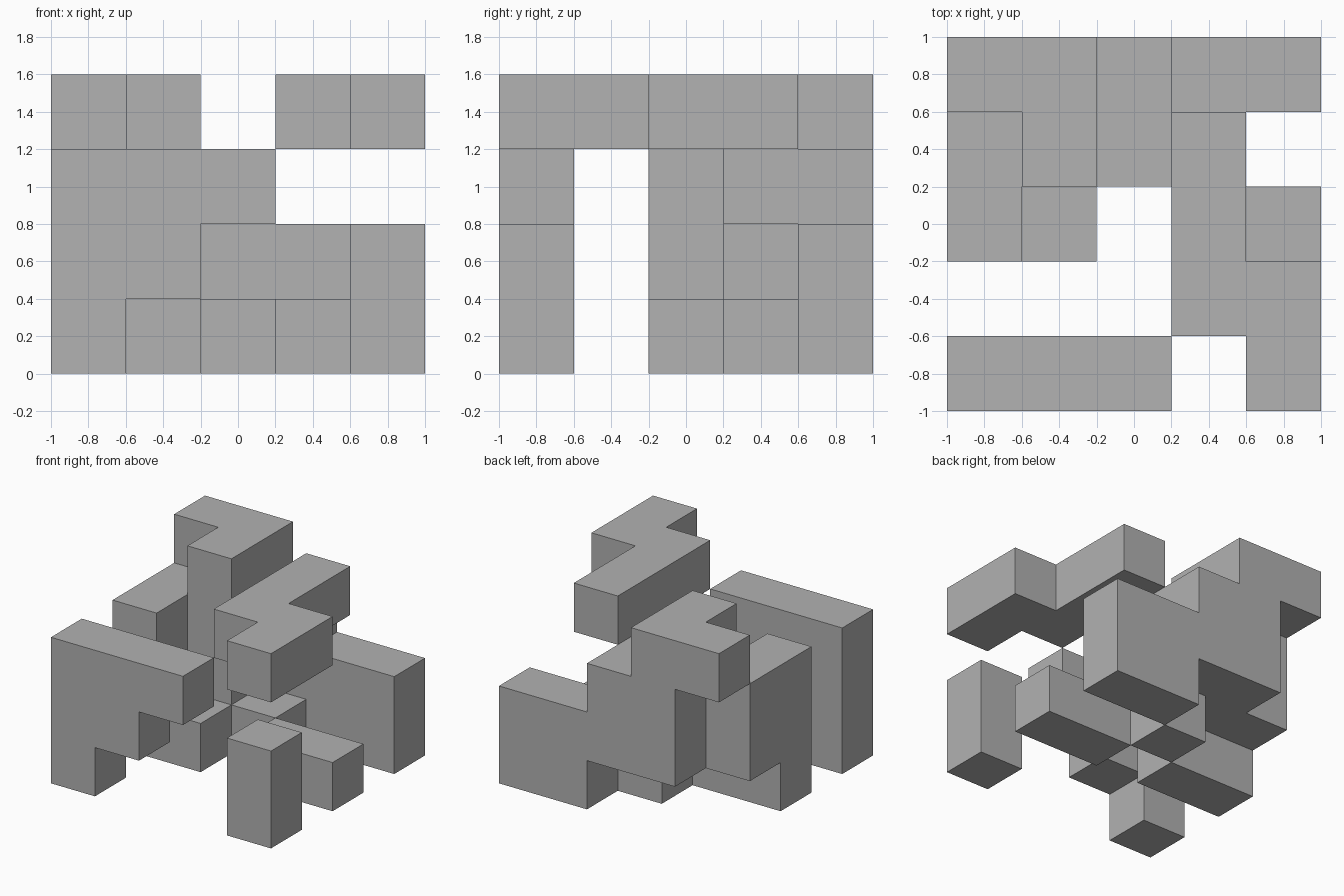
import bpy
import bmesh
from mathutils import Vector

cube = bpy.data.objects.get("Cube")
if cube:
    bpy.data.objects.remove(cube, do_unlink=True)

UNIT = 0.4  # edge length of one block

grey = bpy.data.materials.new("plain grey")
grey.use_nodes = True
colour = (0.445, 0.445, 0.445, 1.0)
grey.diffuse_color = colour
grey.node_tree.nodes["Principled BSDF"].inputs["Base Color"].default_value = colour


def span(start, size):
    """All block cells in a box given by its first cell and its size."""
    return {(start[0] + x, start[1] + y, start[2] + z)
            for x in range(size[0]) for y in range(size[1]) for z in range(size[2])}


def block_part(name, *boxes):
    """One solid made of block boxes, keeping only its outer skin."""
    cells = set().union(*(span(*box) for box in boxes))
    bm = bmesh.new()
    for cell in sorted(cells):
        centre = Vector(cell) + Vector((0.5, 0.5, 0.5))
        for axis in range(3):
            for sign in (-1, 1):
                normal = Vector((0, 0, 0))
                normal[axis] = sign
                if tuple(int(c + n) for c, n in zip(cell, normal)) in cells:
                    continue
                u = Vector((0, 0, 0))
                u[(axis + 1) % 3] = 0.5
                v = normal.cross(u)
                mid = centre + normal / 2
                corners = (mid - u - v, mid + u - v, mid + u + v, mid - u + v)
                bm.faces.new([bm.verts.new((c - Vector((2.5, 2.5, 0))) * UNIT)
                              for c in corners])
    # Weld the skin and merge coplanar squares into whole flat faces
    bmesh.ops.remove_doubles(bm, verts=bm.verts, dist=0.001)
    bmesh.ops.dissolve_limit(bm, angle_limit=0.01, verts=bm.verts, edges=bm.edges)
    mesh = bpy.data.meshes.new(name)
    bm.to_mesh(mesh)
    bm.free()
    mesh.materials.append(grey)
    obj = bpy.data.objects.new(name, mesh)
    bpy.context.scene.collection.objects.link(obj)


# Stepped slab along the front
block_part("front_steps",
           ((0, 0, 2), (3, 1, 1)),
           ((0, 0, 1), (2, 1, 1)),
           ((0, 0, 0), (1, 1, 1)))

# Upright post at the front corner
block_part("front_post", ((4, 0, 0), (1, 1, 2)))

# Zigzag beam floating on the top layer
block_part("top_zigzag",
           ((3, 1, 3), (1, 3, 1)),
           ((4, 0, 3), (1, 2, 1)))

# Low pieces in the middle
block_part("low_bar", ((3, 2, 0), (2, 1, 1)))
block_part("low_block", ((2, 3, 0), (1, 1, 1)))

# Main body: foot, side wall, tall core, top arm and back wall
block_part("main_body",
           ((0, 2, 0), (2, 1, 1)),
           ((0, 2, 1), (1, 2, 2)),
           ((1, 3, 1), (1, 2, 3)),
           ((0, 4, 3), (1, 1, 1)),
           ((2, 4, 1), (1, 1, 2)),
           ((2, 3, 2), (1, 1, 1)),
           ((3, 4, 0), (2, 1, 2)))
